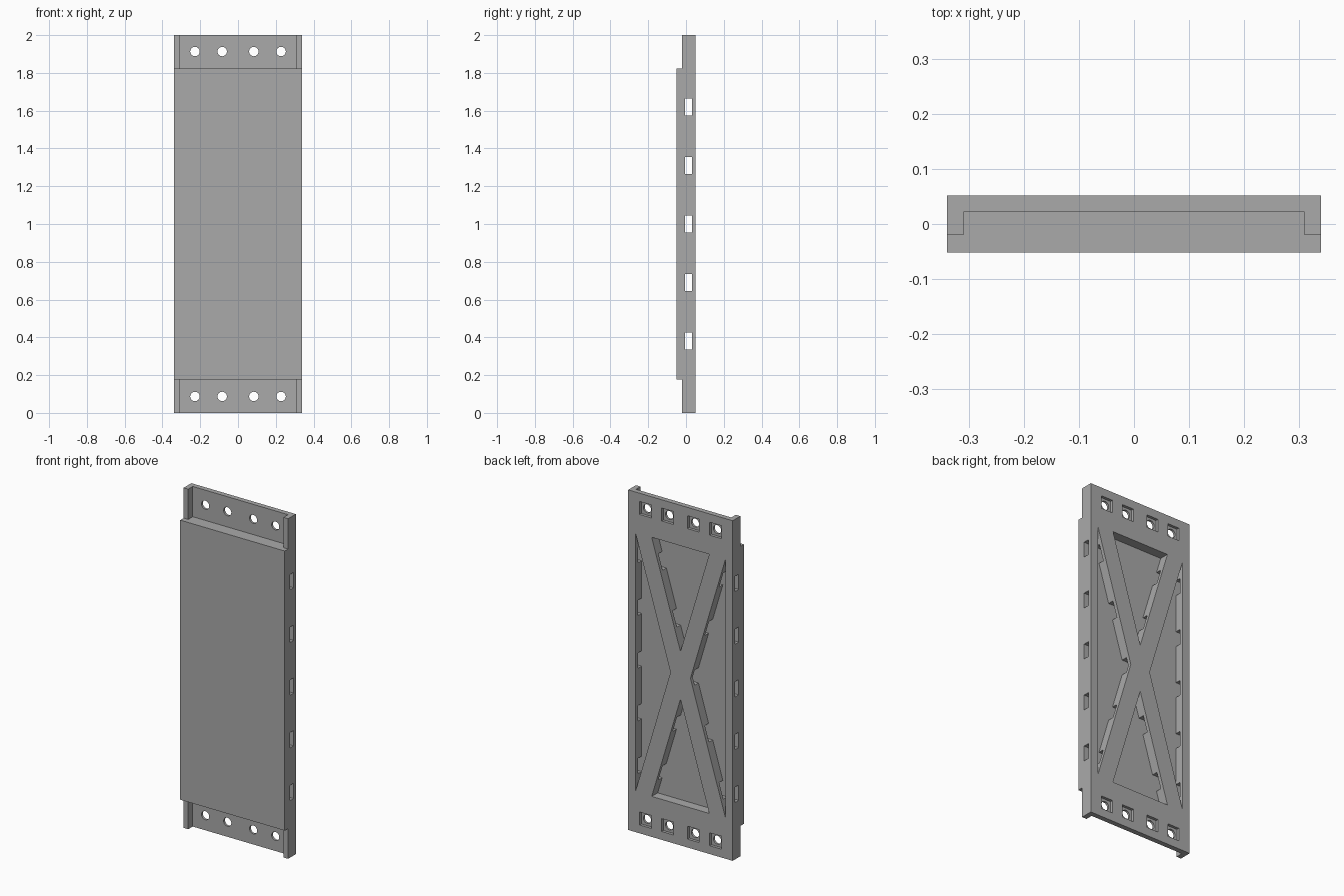
import bpy, bmesh, math

cube = bpy.data.objects.get("Cube")
if cube:
    bpy.data.objects.remove(cube, do_unlink=True)

HALF_W, HALF_T, HEIGHT = 0.34, 0.0515, 2.0
MID = HEIGHT / 2
FLOOR = -0.004       # depth of pockets and slots
OVER = 0.1           # cutter overshoot

grey = bpy.data.materials.new("grey metal")
grey.use_nodes = True
colour = (0.4, 0.4, 0.4, 1)
grey.diffuse_color = colour
grey.node_tree.nodes["Principled BSDF"].inputs["Base Color"].default_value = colour


def rect(x0, x1, z0, z1):
    return [(x0, z0), (x1, z0), (x1, z1), (x0, z1)]


def circle(x, z, r, n=24):
    return [(x + r * math.cos(math.tau * i / n), z + r * math.sin(math.tau * i / n))
            for i in range(n)]


def flip(shape):
    """Mirror an outline top to bottom."""
    return [(x, HEIGHT - z) for x, z in shape]


def prisms(name, shapes, y0, y1):
    """Extrude x-z outlines from y0 to y1 into one object."""
    bm = bmesh.new()
    for shape in shapes:
        front = [bm.verts.new((x, y0, z)) for x, z in shape]
        back = [bm.verts.new((x, y1, z)) for x, z in shape]
        bm.faces.new(front)
        bm.faces.new(back[::-1])
        for i in range(len(shape)):
            j = (i + 1) % len(shape)
            bm.faces.new((front[j], front[i], back[i], back[j]))
    bmesh.ops.recalc_face_normals(bm, faces=bm.faces)
    mesh = bpy.data.meshes.new(name)
    bm.to_mesh(mesh)
    bm.free()
    mesh.materials.append(grey)
    obj = bpy.data.objects.new(name, mesh)
    bpy.context.collection.objects.link(obj)
    return obj


def cut(target, name, shapes, y0, y1):
    """Subtract extruded outlines from the target and bake the result."""
    cutter = prisms(name, shapes, y0, y1)
    cutter.hide_render = True
    mod = target.modifiers.new(name, 'BOOLEAN')
    mod.operation = 'DIFFERENCE'
    mod.solver = 'EXACT'
    mod.object = cutter
    graph = bpy.context.evaluated_depsgraph_get()
    baked = bpy.data.meshes.new_from_object(target.evaluated_get(graph))
    target.modifiers.clear()
    target.data = baked
    bpy.data.objects.remove(cutter, do_unlink=True)


# Solid slab
panel = prisms("panel", [rect(-HALF_W, HALF_W, 0, HEIGHT)], -HALF_T, HALF_T)

# Stepped ends, then the channel between their side flanges
END = 0.178
step = rect(-HALF_W - OVER, HALF_W + OVER, -OVER, END)
cut(panel, "end_step", [step, flip(step)], -HALF_T - OVER, -0.02)
channel = rect(-0.31, 0.31, -OVER, END)
cut(panel, "end_channel", [channel, flip(channel)], -HALF_T - OVER, 0.022)

# Triangular pockets that leave an X brace on the back
side = [(0.292, 0.242), (0.292, 1.758), (0.065, MID)]
lower = [(-0.187, 0.238), (0.187, 0.238), (0, 0.86)]
pockets = [side, [(-x, z) for x, z in side], lower, flip(lower)]
cut(panel, "brace_pocket", pockets, FLOOR, HALF_T + OVER)

# Slots running through the panel from side to side
slots = []
for i in range(-2, 3):
    z = MID + 0.31 * i
    slots.append(rect(-HALF_W - OVER, HALF_W + OVER, z - 0.045, z + 0.045))
cut(panel, "side_slot", slots, FLOOR, 0.031)

# Bolt holes with square nut recesses on the back
spots = [(x, z) for x in (-0.228, -0.084, 0.084, 0.228) for z in (0.087, HEIGHT - 0.087)]
R = 0.038
cut(panel, "nut_recess", [rect(x - R, x + R, z - R, z + R) for x, z in spots],
    0.035, HALF_T + OVER)
cut(panel, "bolt_hole", [circle(x, z, 0.025) for x, z in spots], -OVER, HALF_T + OVER)

# Smooth hole walls, sharp everywhere else
bpy.ops.object.select_all(action='DESELECT')
panel.select_set(True)
bpy.context.view_layer.objects.active = panel
bpy.ops.object.shade_smooth_by_angle(angle=math.radians(30))
